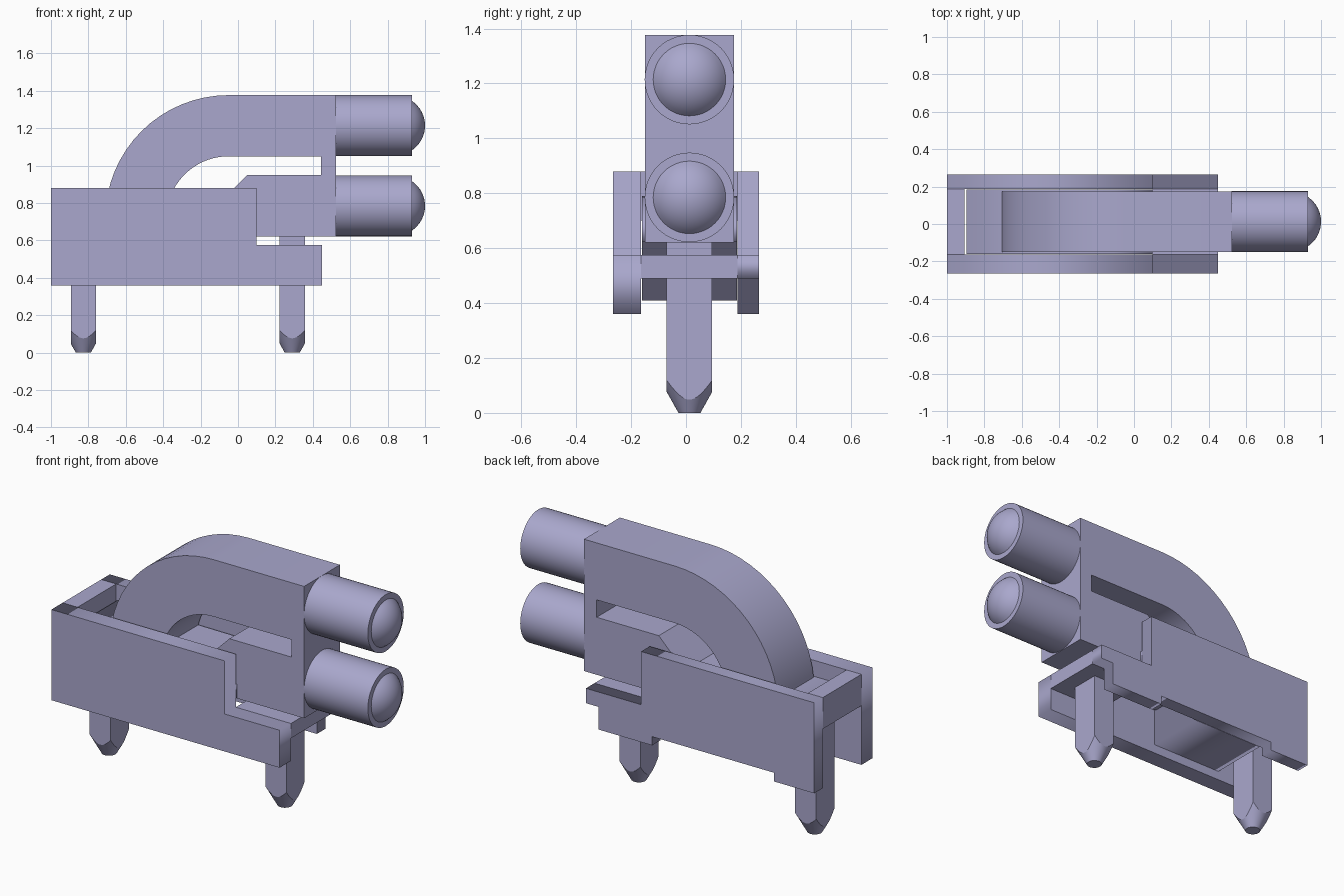
import bpy, bmesh, math
from mathutils import Matrix, Vector

if "Cube" in bpy.data.objects:
    bpy.data.objects.remove(bpy.data.objects["Cube"], do_unlink=True)

lavender = bpy.data.materials.new("pale lavender")
lavender.use_nodes = True
COLOR = (0.40, 0.39, 0.61, 1)
lavender.diffuse_color = COLOR
lavender.node_tree.nodes["Principled BSDF"].inputs["Base Color"].default_value = COLOR

MID_Y = 0.0125


def finish(name, bm):
    """Turn a bmesh into a coloured object."""
    bmesh.ops.remove_doubles(bm, verts=bm.verts, dist=1e-5)
    bmesh.ops.recalc_face_normals(bm, faces=bm.faces)
    mesh = bpy.data.meshes.new(name)
    bm.to_mesh(mesh)
    bm.free()
    mesh.materials.append(lavender)
    ob = bpy.data.objects.new(name, mesh)
    bpy.context.collection.objects.link(ob)
    return ob


def smooth(ob, angle=30):
    bpy.ops.object.select_all(action='DESELECT')
    ob.select_set(True)
    bpy.context.view_layer.objects.active = ob
    bpy.ops.object.shade_smooth_by_angle(angle=math.radians(angle))


def box(name, x, y, z):
    bm = bmesh.new()
    bmesh.ops.create_cube(bm, size=1)
    for v in bm.verts:
        v.co = Vector([r[0] if c < 0 else r[1] for c, r in zip(v.co, (x, y, z))])
    return finish(name, bm)


def slab(name, loops, y0, y1):
    """Extrude x-z outlines (the later ones are holes) between two y values."""
    curve = bpy.data.curves.new(name, 'CURVE')
    curve.dimensions, curve.fill_mode = '2D', 'BOTH'
    curve.extrude = (y1 - y0) / 2
    for pts in loops:
        sp = curve.splines.new('POLY')
        sp.points.add(len(pts) - 1)
        for p, (x, z) in zip(sp.points, pts):
            p.co = (x, z, 0, 1)
        sp.use_cyclic_u = True
    helper = bpy.data.objects.new(name + "_outline", curve)
    bpy.context.collection.objects.link(helper)
    bpy.context.view_layer.update()
    mesh = bpy.data.meshes.new_from_object(
        helper.evaluated_get(bpy.context.evaluated_depsgraph_get()))
    bpy.data.objects.remove(helper, do_unlink=True)
    bm = bmesh.new()
    bm.from_mesh(mesh)
    bm.transform(Matrix.Translation((0, (y0 + y1) / 2, 0)) @ Matrix.Rotation(math.pi / 2, 4, 'X'))
    return finish(name, bm)


def lathe(name, profile, matrix, steps=48):
    """Spin (radius, height) points around z, then place the result."""
    bm = bmesh.new()
    vs = [bm.verts.new((r, 0, h)) for r, h in profile]
    es = [bm.edges.new(pair) for pair in zip(vs, vs[1:])]
    bmesh.ops.spin(bm, geom=vs + es, cent=(0, 0, 0), axis=(0, 0, 1),
                   angle=2 * math.pi, steps=steps)
    bm.transform(matrix)
    return finish(name, bm)


def arc(cx, cz, r, a0, a1, n=16):
    angles = [math.radians(a0 + (a1 - a0) * i / n) for i in range(n + 1)]
    return [(cx + r * math.cos(a), cz + r * math.sin(a)) for a in angles]


# Housing: two side walls, an end bridge and a front ledge
TOP, STEP, BASE = 0.88, 0.575, 0.36
wall_top = [(0.45, STEP), (0.1, STEP), (0.1, TOP), (-1, TOP)]
slab("housing_front_wall", [[(-1, BASE), (0.45, BASE)] + wall_top], -0.265, -0.163)
slab("housing_back_wall", [[(-1, BASE), (-0.745, BASE), (-0.745, 0.41), (0.03, 0.41),
                            (0.03, BASE), (0.37, BASE), (0.37, 0.49), (0.45, 0.49)]
                           + wall_top], 0.187, 0.265)
box("housing_end_bridge", (-1, -0.905), (-0.163, 0.187), (0.70, TOP))
box("housing_ledge", (0.1, 0.45), (-0.163, 0.187), (0.49, STEP))

# Curved light guide with its long slot
outer = [(0.525, 0.62), (0.525, 1.377)] + arc(-0.05, 0.717, 0.66, 90, 180)
outer += [(-0.71, 0.62)]
slot = [(0.445, 0.95), (0.445, 1.05)] + arc(-0.05, 0.717, 0.333, 90, 167)
slot += [(-0.11, 0.79), (0.05, 0.95)]
smooth(slab("light_guide", [outer, slot], -0.15, 0.175))

# Carrier under the guide
carrier = [(-0.895, 0.70), (-0.73, 0.70), (-0.73, 0.41), (-0.28, 0.41),
           (-0.28, 0.625), (0.1, 0.625), (0.1, 0.70), (-0.11, 0.785), (-0.895, 0.79)]
slab("guide_carrier", [carrier], -0.161, 0.185)

# Two barrels with domed lenses
R_DOME, R_BALL = 0.132, 0.1595
cap = math.asin(R_DOME / R_BALL)
dome = [(R_BALL * math.sin(cap * (1 - i / 8)),
         0.93 + R_BALL * (math.cos(cap * (1 - i / 8)) - math.cos(cap))) for i in range(9)]
for label, z in (("lower", 0.785), ("upper", 1.214)):
    place = Matrix.Translation((0, MID_Y, z)) @ Matrix.Rotation(math.pi / 2, 4, 'Y')
    smooth(lathe(label + "_barrel", [(0, 0.52), (0.163, 0.52), (0.163, 0.93), (0, 0.93)], place))
    smooth(lathe(label + "_lens", dome, place))

# Square pins with cone-ground tips
for label, x, top in (("rear", -0.827, 0.72), ("front", 0.29, 0.62)):
    pin = box(label + "_pin", (x - 0.067, x + 0.067), (MID_Y - 0.083, MID_Y + 0.083), (0, top))
    cutter = lathe(label + "_pin_cutter", [(0, 0), (0.04, 0), (0.152, 0.2), (0.152, 1), (0, 1)],
                   Matrix.Translation((x, MID_Y, 0)))
    cutter.hide_render = True
    mod = pin.modifiers.new("tip", 'BOOLEAN')
    mod.operation, mod.object, mod.solver = 'INTERSECT', cutter, 'EXACT'
    bpy.context.view_layer.objects.active = pin
    bpy.ops.object.modifier_apply(modifier="tip")
    bpy.data.objects.remove(cutter, do_unlink=True)
    smooth(pin, 20)
